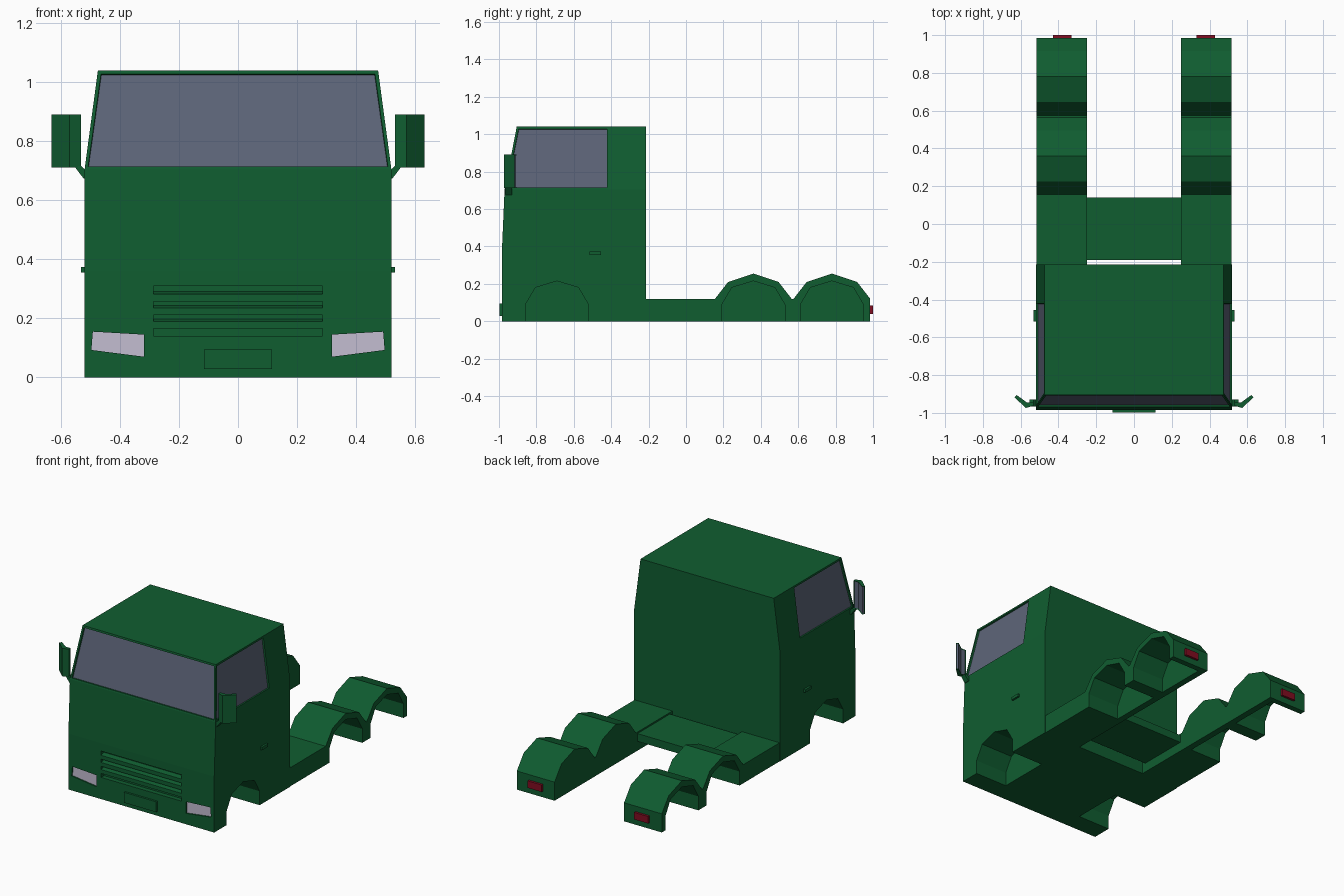
import bpy, bmesh
from mathutils import Vector

if "Cube" in bpy.data.objects:
    bpy.data.objects.remove(bpy.data.objects["Cube"])


def material(name, rgb):
    m = bpy.data.materials.new(name)
    m.diffuse_color = (*rgb, 1)
    m.use_nodes = True
    m.node_tree.nodes["Principled BSDF"].inputs["Base Color"].default_value = m.diffuse_color
    return m


GREEN = material("green_paint", (0.005, 0.11, 0.03))
GLASS = material("tinted_glass", (0.11, 0.13, 0.19))
LAMP = material("lamp_glass", (0.55, 0.51, 0.64))
RED = material("red_lamp", (0.22, 0.004, 0.015))


def finish(name, bm, mats):
    bmesh.ops.recalc_face_normals(bm, faces=bm.faces)
    me = bpy.data.meshes.new(name)
    bm.to_mesh(me)
    bm.free()
    for m in mats:
        me.materials.append(m)
    ob = bpy.data.objects.new(name, me)
    bpy.context.collection.objects.link(ob)
    return ob


def prism(name, pts, a, b, axis="x", mat=GREEN, s=1):
    """Extrude a 2D outline from a to b along an axis; s=-1 mirrors x."""
    def place(p, d):
        u, v = p
        x, y, z = {"x": (d, u, v), "y": (u, d, v), "z": (u, v, d)}[axis]
        return (s * x, y, z)
    bm = bmesh.new()
    lo = [bm.verts.new(place(p, a)) for p in pts]
    hi = [bm.verts.new(place(p, b)) for p in pts]
    bm.faces.new(lo)
    bm.faces.new(hi)
    n = len(pts)
    for i in range(n):
        j = (i + 1) % n
        bm.faces.new((lo[i], lo[j], hi[j], hi[i]))
    return finish(name, bm, [mat])


def rect(u0, u1, v0, v1):
    return [(u0, v0), (u1, v0), (u1, v1), (u0, v1)]


def cut(ob, cutter):
    cutter.hide_render = True
    mod = ob.modifiers.new("cut", "BOOLEAN")
    mod.operation = "DIFFERENCE"
    mod.solver = "EXACT"
    mod.object = cutter
    bpy.context.view_layer.objects.active = ob
    bpy.ops.object.modifier_apply(modifier=mod.name)
    bpy.data.objects.remove(cutter)


def arch(c, z0=0.0):
    """Faceted wheel opening in (y, z), centred on y=c."""
    half = [(0.168, z0), (0.168, 0.09), (0.115, 0.18)]
    return ([(c - d, z) for d, z in half] + [(c, 0.215)]
            + [(c + d, z) for d, z in reversed(half)])


# Cab: stacked rings, inset windows in the top band
bm = bmesh.new()
rings = []
for z, front, w in ((0, -0.985, 0.52), (0.36, -0.985, 0.52),
                    (0.705, -0.97, 0.52), (1.04, -0.905, 0.475)):
    plan = [(-w, front), (w, front), (w, -0.41), (w, -0.215),
            (-w, -0.215), (-w, -0.41)]
    rings.append([bm.verts.new((x, y, z)) for x, y in plan])
bm.faces.new(rings[0])
bm.faces.new(rings[-1])
windows = []
for k in range(3):
    for i in range(6):
        j = (i + 1) % 6
        f = bm.faces.new((rings[k][i], rings[k][j],
                          rings[k + 1][j], rings[k + 1][i]))
        if k == 2 and i in (0, 1, 5):
            windows.append(f)
bmesh.ops.recalc_face_normals(bm, faces=bm.faces)
bmesh.ops.inset_individual(bm, faces=windows, thickness=0.016)
bmesh.ops.inset_individual(bm, faces=windows, thickness=0.002, depth=-0.01)
for f in windows:
    f.material_index = 1
cab = finish("cab", bm, [GREEN, GLASS])

# Front wheel arches, grille opening and headlights
cut(cab, prism("grille_cutter", rect(-0.287, 0.287, 0.14, 0.31), -1.1, -0.955, "y"))
lamp_outline = [(0.318, 0.07), (0.497, 0.093), (0.492, 0.155), (0.318, 0.145)]
for s, side in ((1, "right"), (-1, "left")):
    cut(cab, prism("arch_cutter", arch(-0.69, -0.1), 0.29, 0.7, s=s))
    cut(cab, prism("lamp_cutter", lamp_outline, -1.1, -0.972, "y", s=s))
    prism("headlight_" + side, lamp_outline, -0.976, -0.965, "y", LAMP, s)

# Grille slats, tilted
for i in range(3):
    z = 0.165 + i * 0.046
    prism(f"grille_slat_{i + 1}",
          [(-0.984, z), (-0.984, z + 0.025), (-0.95, z + 0.035), (-0.95, z + 0.01)],
          -0.287, 0.287)

# Number plate panel
prism("front_plate", rect(-0.115, 0.115, 0.028, 0.095), -0.998, -0.98, "y")

# Rear cross member between the fender strips
prism("rear_cross_member", rect(-0.19, 0.14, 0.06, 0.11), -0.25, 0.25)

# Rear fender outline: flat strip with two faceted humps
top = [(-0.215, 0.12)]
for c in (0.36, 0.78):
    top += [(c - 0.205, 0.12), (c - 0.135, 0.21), (c, 0.255),
            (c + 0.135, 0.21), (c + 0.205, 0.12)]
solid = [(-0.215, 0)] + top + [(0.985, 0)]
opened = [(-0.215, 0)] + top + [(0.985, 0)] + arch(0.78)[::-1] + arch(0.36)[::-1]

for s, side in ((1, "right"), (-1, "left")):
    prism("rear_fender_" + side, opened, 0.29, 0.517, s=s)
    prism("rear_fender_inner_" + side, solid, 0.248, 0.29, s=s)
    prism("tail_light_" + side, rect(0.33, 0.43, 0.04, 0.085), 0.98, 1.0, "y", RED, s)
    prism("door_handle_" + side, rect(-0.515, -0.455, 0.355, 0.374), 0.515, 0.533, s=s)

    # Folded mirror housing, glass on its rear faces
    plan = [(0.533, -0.962), (0.572, -0.974), (0.633, -0.918),
            (0.622, -0.905), (0.568, -0.944), (0.533, -0.944)]
    mirror = prism("mirror_" + side, plan, 0.712, 0.892, "z", s=s)
    mirror.data.materials.append(GLASS)
    bm = bmesh.new()
    bm.from_mesh(mirror.data)
    back = [f for f in bm.faces if f.normal.y > 0.5]
    bmesh.ops.inset_region(bm, faces=back, thickness=0.006, depth=-0.003)
    for f in back:
        f.material_index = 1
    bm.to_mesh(mirror.data)
    bm.free()

    # Mirror arm
    prism("mirror_arm_" + side,
          [(0.515, 0.675), (0.524, 0.675), (0.553, 0.713), (0.533, 0.718), (0.515, 0.7)],
          -0.965, -0.93, "y", s=s)
